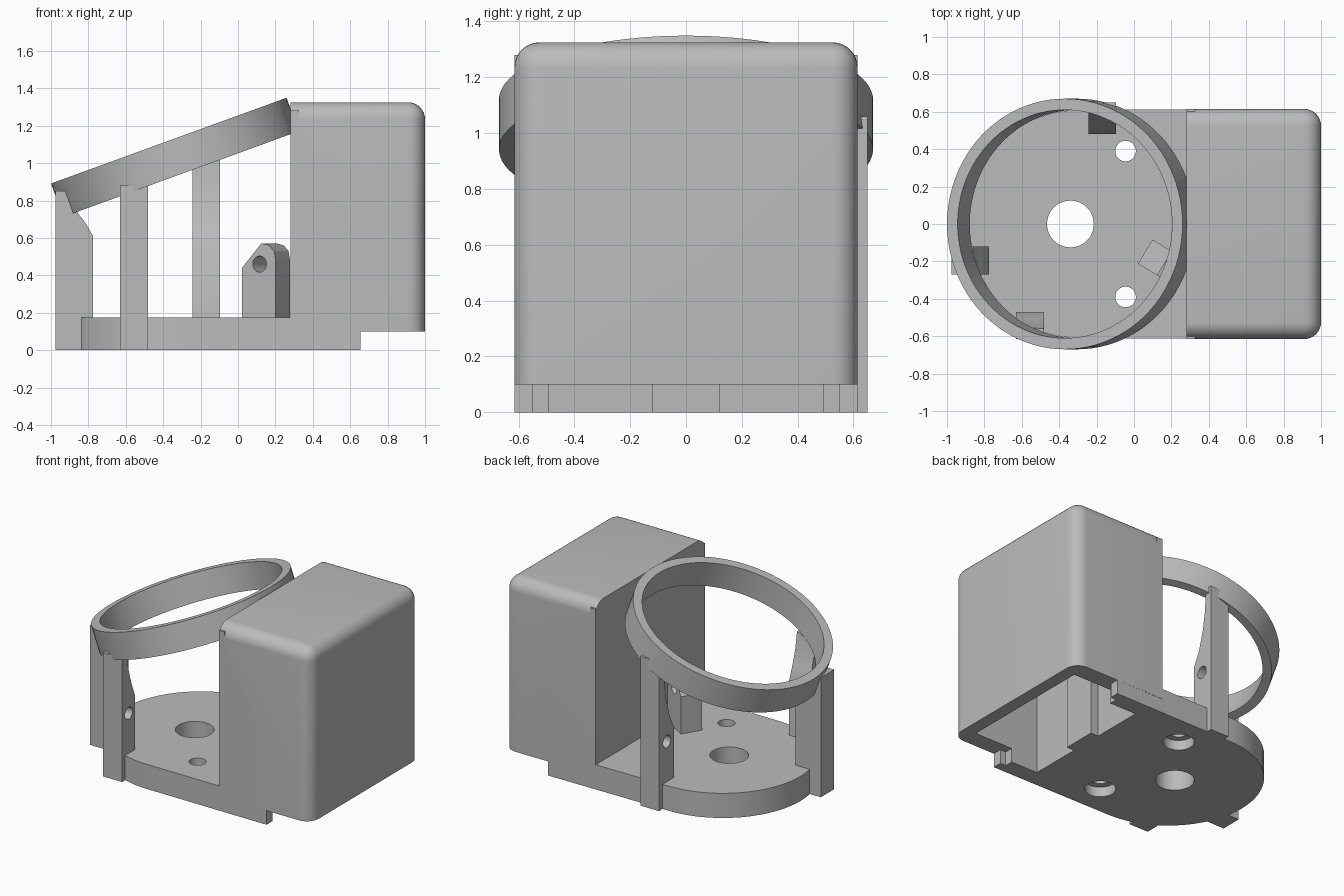
import bpy, bmesh, math
from mathutils import Matrix, Vector

if "Cube" in bpy.data.objects:
    bpy.data.objects.remove(bpy.data.objects["Cube"])

grey = bpy.data.materials.new("plain_grey")
grey.diffuse_color = (0.5, 0.5, 0.5, 1)
grey.use_nodes = True
grey.node_tree.nodes["Principled BSDF"].inputs["Base Color"].default_value = grey.diffuse_color
TILT = math.radians(20)


def finish(name, bm):
    bmesh.ops.recalc_face_normals(bm, faces=bm.faces)
    me = bpy.data.meshes.new(name)
    bm.to_mesh(me)
    bm.free()
    ob = bpy.data.objects.new(name, me)
    bpy.context.collection.objects.link(ob)
    me.materials.append(grey)
    return ob


def prism(name, pts, depth, matrix=Matrix()):
    """Extrude a flat outline along local z from 0 to depth."""
    bm = bmesh.new()
    f = bm.faces.new([bm.verts.new((x, y, 0)) for x, y in pts])
    ext = bmesh.ops.extrude_face_region(bm, geom=[f])["geom"]
    bmesh.ops.translate(bm, vec=(0, 0, depth),
                        verts=[v for v in ext if isinstance(v, bmesh.types.BMVert)])
    bm.transform(matrix)
    return finish(name, bm)


def block(name, lo, hi):
    pts = [(lo[0], lo[1]), (hi[0], lo[1]), (hi[0], hi[1]), (lo[0], hi[1])]
    return prism(name, pts, hi[2] - lo[2], Matrix.Translation((0, 0, lo[2])))


def cylinder(name, r, depth, matrix, n=48):
    pts = [(r * math.cos(2 * math.pi * i / n), r * math.sin(2 * math.pi * i / n)) for i in range(n)]
    return prism(name, pts, depth, matrix)


def boolean(ob, cutters, op="DIFFERENCE"):
    """Apply each cutter to the object, then remove it."""
    bpy.context.view_layer.objects.active = ob
    for c in cutters:
        c.hide_render = True
        m = ob.modifiers.new("cut", "BOOLEAN")
        m.operation, m.solver, m.object = op, "EXACT", c
        bpy.ops.object.modifier_apply(modifier=m.name)
        bpy.data.objects.remove(c)


def at(x, y, z):
    return Matrix.Translation((x, y, z))


# base plate: round nose, straight sides, notched tail
nose = [(-0.29 + 0.61 * math.cos(a), 0.61 * math.sin(a))
        for a in [math.radians(90 + 180 * i / 40) for i in range(41)]]
tail = [(0.655, -0.615), (0.655, -0.55), (0.61, -0.55), (0.61, -0.49), (0.40, -0.49)]
base = prism("base_plate", nose + tail + [(x, -y) for x, y in reversed(tail)], 0.175)
cuts = [cylinder("centre_hole", 0.125, 1, at(-0.34, 0, -0.5))]
for s in (-1, 1):
    cuts += [cylinder("screw_hole", 0.055, 1, at(-0.045, 0.39 * s, -0.5)),
             cylinder("counterbore", 0.1, 0.57, at(-0.045, 0.39 * s, -0.5))]
# keep the tail below the housing rim clear of the cavity
cuts.append(block("tail_trim", (0.401, -0.7, 0.1), (0.8, 0.7, 0.3)))
boolean(base, cuts)

# housing: rounded on top and outer side, sharp at the inner face, hollow below
bm = bmesh.new()
bmesh.ops.create_cube(bm, size=1, matrix=at(0.64, 0, 0.7125) @ Matrix.Diagonal((0.72, 1.23, 1.225, 1)))
round_edges = []
for e in bm.edges:
    mid = (e.verts[0].co + e.verts[1].co) / 2
    outer, top, side = mid.x > 0.9, mid.z > 1.3, abs(mid.y) > 0.6
    if (outer and (top or side)) or (top and side):
        round_edges.append(e)
bmesh.ops.bevel(bm, geom=round_edges, offset=0.09, segments=8, profile=0.5, affect="EDGES")
housing = finish("housing", bm)
boolean(housing, [block("inner_flange", (0.28, -0.615, 0.1), (0.325, 0.615, 1.28))], "UNION")
boolean(housing, [block("cavity", (0.40, -0.49, 0), (0.91, 0.49, 1.23))])
rib = block("cavity_rib", (0.39, -0.12, 0), (0.46, 0.12, 1.235))

# tilted ring, trimmed where it meets the housing
frame = at(-0.37, 0, 1.12) @ Matrix.Rotation(-TILT, 4, "Y")
ring = cylinder("tilted_ring", 0.67, 0.19, frame @ at(0, 0, -0.19), 96)
boolean(ring, [cylinder("ring_bore", 0.61, 1, frame @ at(0, 0, -0.5), 96),
               block("housing_trim", (0.28, -1, 0), (1, 1, 2))])


def post(name, x, y, heading, width, profile, hole_u):
    """Profile is (outward distance, height); heading is the outward direction."""
    a = math.radians(heading)
    out, tan = Vector((math.cos(a), math.sin(a), 0)), Vector((math.sin(a), -math.cos(a), 0))
    m = Matrix((out, (0, 0, 1), tan)).transposed().to_4x4()
    m.translation = Vector((x, y, 0)) - tan * width / 2
    ob = prism(name, profile, width, m)
    boolean(ob, [cylinder("cross_hole", 0.043, 1, m @ at(hole_u, 0.46, -0.4), 32),
                 cylinder("ring_clearance", 0.615, 0.6, frame @ at(0, 0, -0.19), 96)])
    return ob


# three ring supports, narrowing upward, and one short lug
left = post("left_post", -0.775, -0.195, 180, 0.15,
            [(0, 0), (0.2, 0), (0.2, 0.85), (0.12, 0.85), (0.08, 0.73), (0.04, 0.68), (0, 0.61)], 0.07)
front = post("front_post", -0.555, -0.47, 270, 0.15,
             [(0, 0), (0.145, 0), (0.145, 0.88), (0.09, 0.88), (0.07, 0.76), (0.04, 0.66), (0, 0.56)], 0.07)
back = post("back_post", -0.17, 0.48, 90, 0.145,
            [(0, 0), (0.17, 0), (0.17, 1.06), (0.12, 1.06), (0.11, 0.9), (0.09, 0.77), (0.05, 0.63), (0, 0.53)], 0.08)
lug = post("short_lug", 0.06, -0.148, -31, 0.15,
           [(0, 0.1), (0.21, 0.1), (0.21, 0.48), (0.20, 0.53), (0.17, 0.56), (0.13, 0.57), (0.12, 0.57), (0, 0.44)], 0.11)

# smooth curved surfaces, keep edges crisp
for ob in (base, housing, ring, left, front, back, lug):
    bpy.ops.object.select_all(action="DESELECT")
    ob.select_set(True)
    bpy.context.view_layer.objects.active = ob
    bpy.ops.object.shade_smooth_by_angle(angle=math.radians(30))
